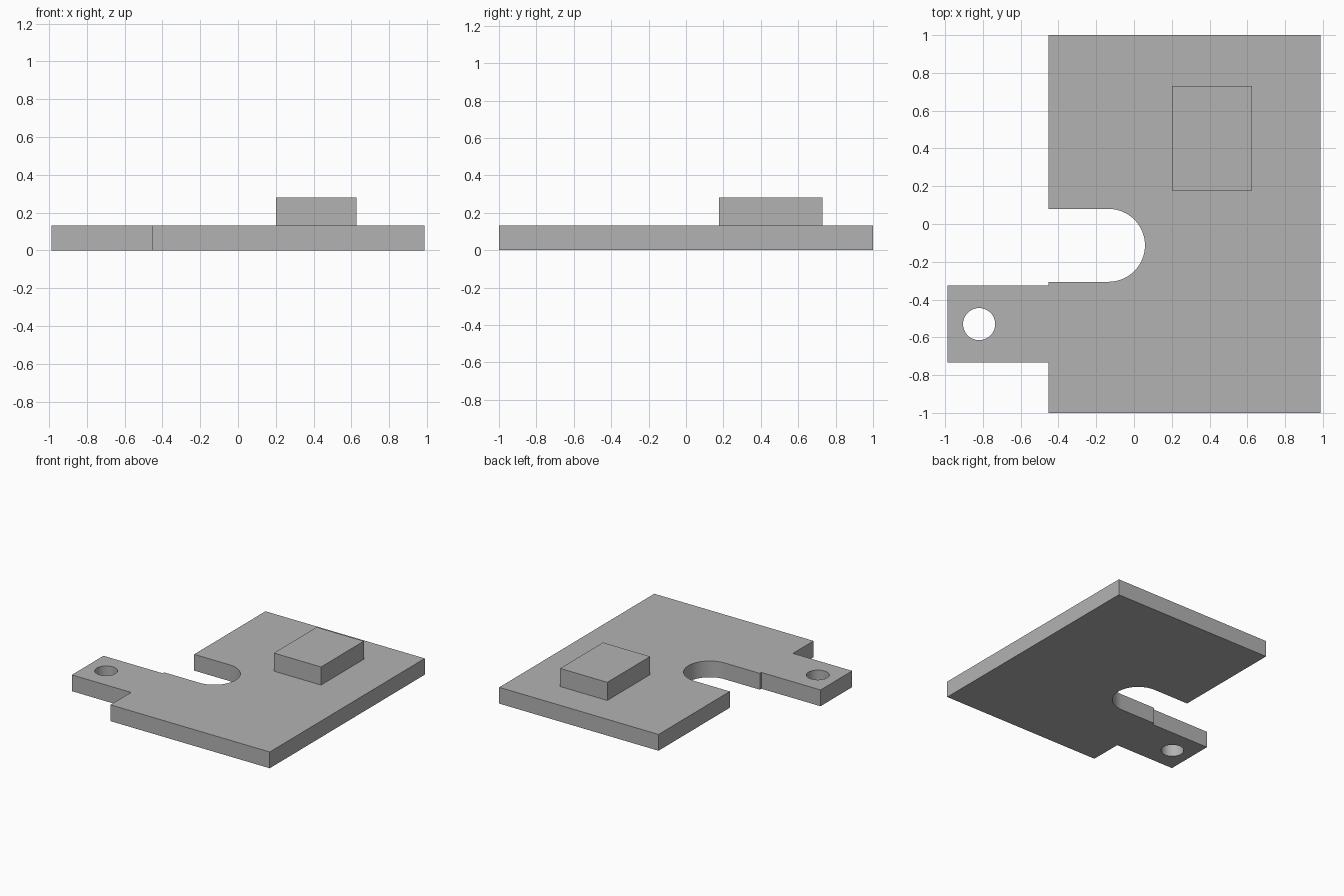
import bpy, bmesh
from math import cos, sin, pi, radians

cube = bpy.data.objects.get("Cube")
if cube:
    bpy.data.objects.remove(cube, do_unlink=True)

grey = bpy.data.materials.new("plain_grey")
grey.use_nodes = True
colour = (0.45, 0.45, 0.45, 1)
grey.diffuse_color = colour
grey.node_tree.nodes["Principled BSDF"].inputs["Base Color"].default_value = colour


def arc(cx, cy, r, start, end, steps):
    angles = [start + (end - start) * i / steps for i in range(steps + 1)]
    return [(cx + r * cos(a), cy + r * sin(a)) for a in angles]


def extruded(name, loops, z0, z1):
    """Fill the outline (first loop) around its holes and extrude it upward."""
    bm = bmesh.new()
    edges = []
    for loop in loops:
        vs = [bm.verts.new((x, y, z0)) for x, y in loop]
        edges += [bm.edges.new((v, vs[i - 1])) for i, v in enumerate(vs)]
    bmesh.ops.triangle_fill(bm, edges=edges, use_beauty=True)
    top = bmesh.ops.extrude_face_region(bm, geom=bm.faces[:], use_keep_orig=True)
    moved = [g for g in top["geom"] if isinstance(g, bmesh.types.BMVert)]
    bmesh.ops.translate(bm, verts=moved, vec=(0, 0, z1 - z0))
    bmesh.ops.recalc_face_normals(bm, faces=bm.faces[:])
    mesh = bpy.data.meshes.new(name)
    bm.to_mesh(mesh)
    bm.free()
    mesh.materials.append(grey)
    obj = bpy.data.objects.new(name, mesh)
    bpy.context.collection.objects.link(obj)
    bpy.ops.object.select_all(action="DESELECT")
    obj.select_set(True)
    bpy.context.view_layer.objects.active = obj
    bpy.ops.object.shade_smooth_by_angle(angle=radians(30))
    return obj


thickness = 0.133
edge = -0.452      # side of the plate with the slot and the tab
slot_y, slot_r = -0.113, 0.193

# Base plate with round-ended slot and side tab, one continuous outline
outline = [(0.987, -1), (0.987, 1), (edge, 1), (edge, slot_y + slot_r)]
outline += arc(-0.135, slot_y, slot_r, pi / 2, -pi / 2, 32)
outline += [(edge, slot_y - slot_r), (edge, -0.326), (-0.987, -0.326),
            (-0.987, -0.734), (edge, -0.734), (edge, -1)]
# Bolt hole through the tab
hole = arc(-0.82, -0.53, 0.085, 0, 2 * pi, 48)[:-1]
extruded("base_plate", [outline, hole], 0, thickness)

# Raised block on the plate
block = [(0.2, 0.177), (0.626, 0.177), (0.626, 0.73), (0.2, 0.73)]
extruded("raised_block", [block], thickness, 0.281)
